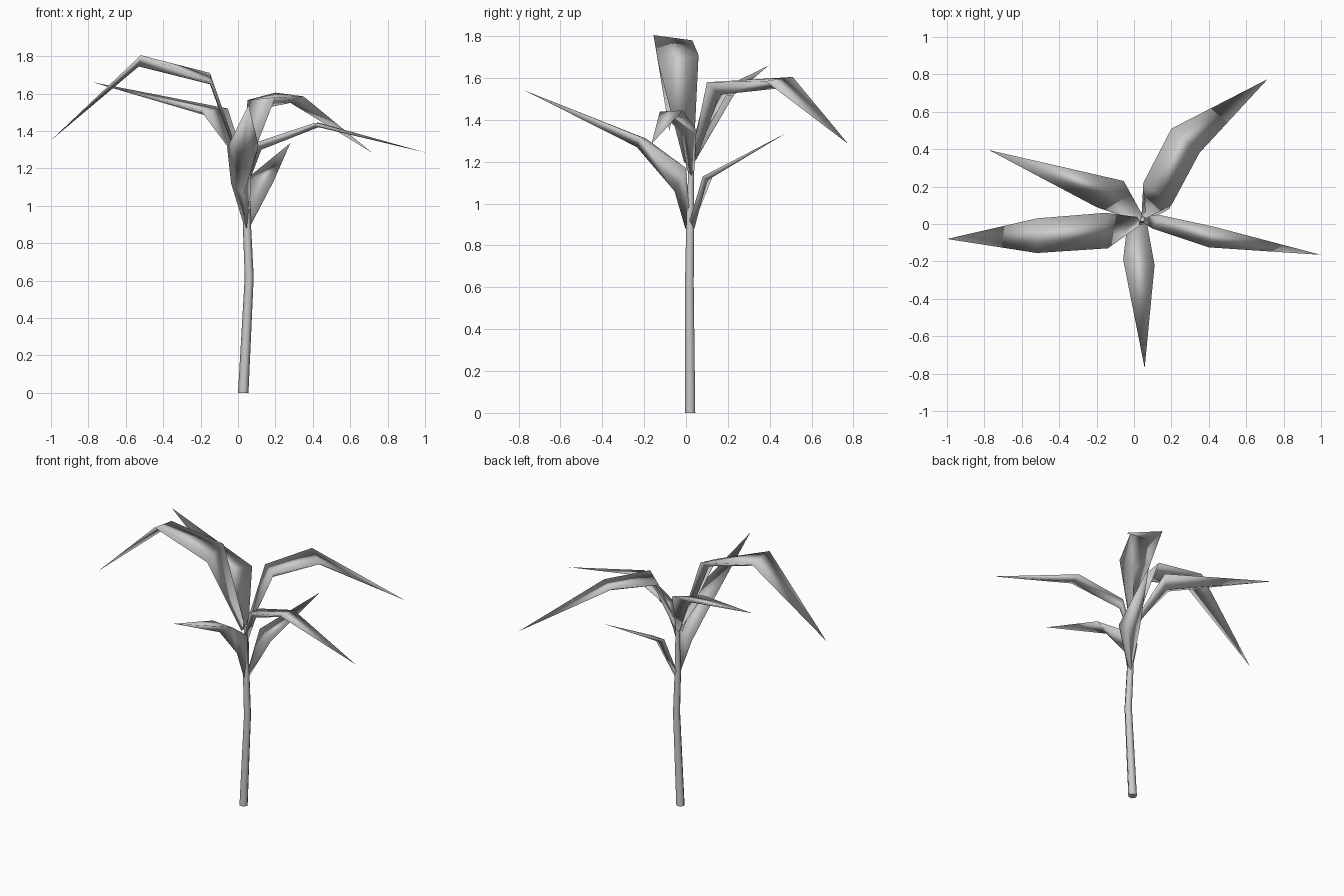
import bpy, bmesh, math


def finish(name, bm, angle):
    bmesh.ops.recalc_face_normals(bm, faces=bm.faces)
    mesh = bpy.data.meshes.new(name)
    bm.to_mesh(mesh)
    bm.free()
    ob = bpy.data.objects.new(name, mesh)
    bpy.context.collection.objects.link(ob)
    bpy.ops.object.select_all(action='DESELECT')
    ob.select_set(True)
    bpy.context.view_layer.objects.active = ob
    bpy.ops.object.shade_smooth_by_angle(angle=math.radians(angle))
    return ob


def skin(bm, rings):
    """Join neighbouring closed rings of equal length with quads."""
    n = len(rings[0])
    for a, b in zip(rings, rings[1:]):
        for i in range(n):
            j = (i + 1) % n
            bm.faces.new((a[i], a[j], b[j], b[i]))


def tube(name, path, sides=6):
    """Closed tube through (x, y, z, radius) points."""
    bm = bmesh.new()
    rings = [[bm.verts.new((x + r * math.cos(math.tau * i / sides),
                            y + r * math.sin(math.tau * i / sides), z))
              for i in range(sides)] for x, y, z, r in path]
    skin(bm, rings)
    bm.faces.new(rings[0])
    bm.faces.new(rings[-1])
    return finish(name, bm, 65)


def leaf(name, sections, tip):
    """Solid blade with triangular sections (edge, keel, edge) and a sharp tip."""
    bm = bmesh.new()
    rings = [[bm.verts.new(p) for p in s] for s in sections]
    end = bm.verts.new(tip)
    skin(bm, rings)
    bm.faces.new(rings[0])
    for i in range(3):
        bm.faces.new((rings[-1][i], rings[-1][(i + 1) % 3], end))
    return finish(name, bm, 180)


# stem with a slight bend
tube("stem", [(0.028, 0.02, 0, 0.028), (0.06, 0.016, 0.62, 0.024),
              (0.048, 0.02, 0.89, 0.022), (0.045, 0.025, 1.22, 0.014)])

# upper left leaf, arching over
leaf("left_leaf", [
    ((0.03, -0.01, 1.2), (0.02, 0.01, 1.18), (0.03, 0.035, 1.2)),
    ((-0.14, -0.13, 1.66), (-0.15, -0.03, 1.65), (-0.15, 0.06, 1.71)),
    ((-0.52, -0.155, 1.805), (-0.53, -0.06, 1.745), (-0.52, 0.03, 1.78)),
], (-1.0, -0.08, 1.35))

# back left leaf, rising straight
leaf("back_left_leaf", [
    ((0.03, 0.01, 1.2), (0.03, 0.03, 1.18), (0.05, 0.04, 1.2)),
    ((-0.2, 0.09, 1.51), (-0.13, 0.15, 1.47), (-0.055, 0.23, 1.52)),
], (-0.775, 0.395, 1.66))

# back right leaf, arching over
leaf("back_right_leaf", [
    ((0.04, 0.04, 1.24), (0.055, 0.05, 1.21), (0.065, 0.03, 1.24)),
    ((0.05, 0.22, 1.565), (0.135, 0.16, 1.52), (0.2, 0.1, 1.58)),
    ((0.2, 0.51, 1.605), (0.28, 0.44, 1.55), (0.35, 0.38, 1.585)),
], (0.715, 0.775, 1.285))

# right leaf, arching over
leaf("right_leaf", [
    ((0.05, 0.04, 1.16), (0.06, 0.025, 1.13), (0.05, 0.005, 1.16)),
    ((0.13, 0.05, 1.35), (0.125, 0.015, 1.3), (0.1, -0.025, 1.34)),
    ((0.43, -0.015, 1.445), (0.43, -0.07, 1.42), (0.4, -0.125, 1.44)),
], (1.0, -0.165, 1.285))

# front leaf, sheathing the stem at its base
leaf("front_leaf", [
    ((0.03, 0.02, 0.9), (0.045, -0.003, 0.88), (0.06, 0.02, 0.9)),
    ((-0.037, -0.01, 1.12), (0.03, -0.055, 1.06), (0.07, 0.0, 1.17)),
    ((-0.058, -0.19, 1.31), (0.025, -0.235, 1.27), (0.11, -0.22, 1.32)),
], (0.057, -0.77, 1.54))

# low back right leaf
leaf("low_leaf", [
    ((0.045, 0.035, 0.9), (0.06, 0.04, 0.88), (0.065, 0.015, 0.91)),
    ((0.065, 0.14, 1.16), (0.13, 0.1, 1.11), (0.19, 0.08, 1.13)),
], (0.28, 0.475, 1.335))
